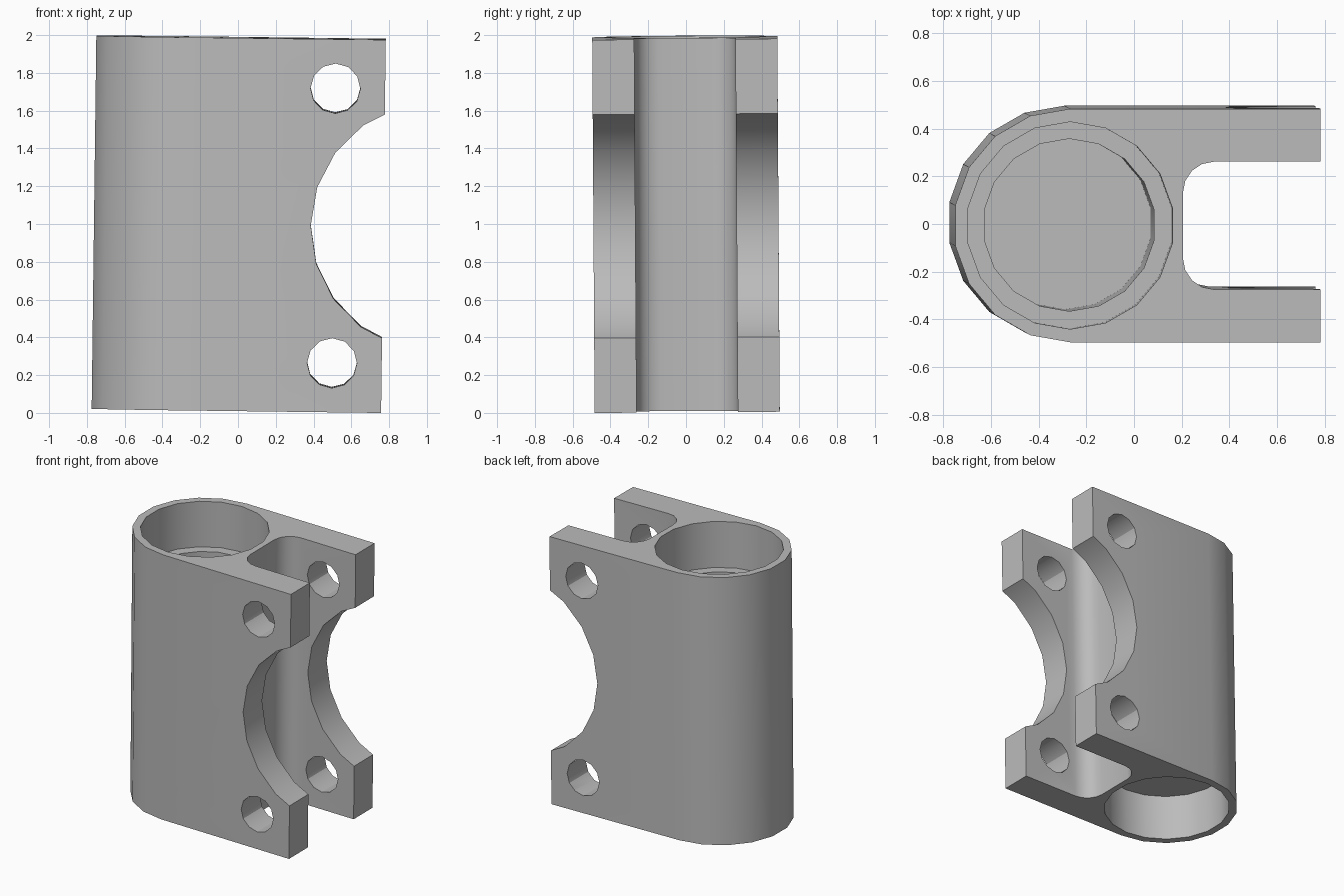
import bpy, bmesh, math

if "Cube" in bpy.data.objects:
    bpy.data.objects.remove(bpy.data.objects["Cube"])

H = 1.975            # body height
R = 0.49             # outer radius of the rounded end
CX = -0.28           # barrel axis
END = 0.77           # tips of the fork arms
SLOT_X, SLOT_Y, FILLET = 0.193, 0.268, 0.13


def arc(cx, cy, r, a0, a1, steps):
    angles = [math.radians(a0 + (a1 - a0) * i / steps) for i in range(steps + 1)]
    return [(cx + r * math.cos(a), cy + r * math.sin(a)) for a in angles]


def new_object(name, bm):
    bmesh.ops.recalc_face_normals(bm, faces=bm.faces)
    mesh = bpy.data.meshes.new(name)
    bm.to_mesh(mesh)
    bm.free()
    obj = bpy.data.objects.new(name, mesh)
    bpy.context.collection.objects.link(obj)
    return obj


def prism(name, outline, z0, z1):
    bm = bmesh.new()
    face = bm.faces.new([bm.verts.new((x, y, z0)) for x, y in outline])
    ext = bmesh.ops.extrude_face_region(bm, geom=[face])
    top = [v for v in ext["geom"] if isinstance(v, bmesh.types.BMVert)]
    bmesh.ops.translate(bm, verts=top, vec=(0, 0, z1 - z0))
    return new_object(name, bm)


def ring(cx, cy, r, sides, start=0):
    return arc(cx, cy, r, start, start + 360, sides)[:-1]


def cut(body, cutter):
    cutter.hide_render = True
    mod = body.modifiers.new("cut", "BOOLEAN")
    mod.operation = "DIFFERENCE"
    mod.solver = "EXACT"
    mod.object = cutter
    bpy.context.view_layer.objects.active = body
    bpy.ops.object.modifier_apply(modifier=mod.name)
    bpy.data.objects.remove(cutter)


# Body: rounded barrel with two fork arms and a filleted slot
outline = arc(CX, 0, R, 90, 270, 9)
outline += [(END, -R), (END, -SLOT_Y)]
outline += arc(SLOT_X + FILLET, -SLOT_Y + FILLET, FILLET, 270, 180, 4)
outline += arc(SLOT_X + FILLET, SLOT_Y - FILLET, FILLET, 180, 90, 4)
outline += [(END, SLOT_Y), (END, R)]
body = prism("fork_clamp_body", outline, -H / 2, H / 2)

# Barrel: socket at each end, narrower blind bore below the top one
cut(body, prism("top_socket", ring(CX, 0, 0.435, 18, 90), H / 2 - 0.34, H))
cut(body, prism("inner_bore", ring(CX, 0, 0.362, 18, 90), -H / 2 + 0.45, H / 2 - 0.3))
cut(body, prism("bottom_socket", ring(CX, 0, 0.435, 18, 90), -H, -H / 2 + 0.34))

# Arms: large round recess and two bolt holes, cut front to back
for name, x, z, r, sides in (("arm_recess", 1.045, 0, 0.66, 20),
                             ("upper_bolt_hole", 0.507, 0.727, 0.132, 12),
                             ("lower_bolt_hole", 0.507, -0.727, 0.132, 12)):
    cutter = prism(name, ring(x, z, r, sides), -1, 1)
    cutter.rotation_euler.x = math.pi / 2
    bpy.context.view_layer.update()
    cut(body, cutter)

# Slight lean of the whole part
body.rotation_euler = (0.0065, 0.0125, 0)
body.location.z = 1

# Plain grey finish
mat = bpy.data.materials.new("plain grey")
mat.use_nodes = True
grey = (0.5, 0.5, 0.5, 1)
mat.diffuse_color = grey
mat.node_tree.nodes["Principled BSDF"].inputs["Base Color"].default_value = grey
body.data.materials.clear()
body.data.materials.append(mat)

bpy.ops.object.select_all(action="DESELECT")
body.select_set(True)
bpy.context.view_layer.objects.active = body
bpy.ops.object.shade_smooth_by_angle(angle=math.radians(30))
